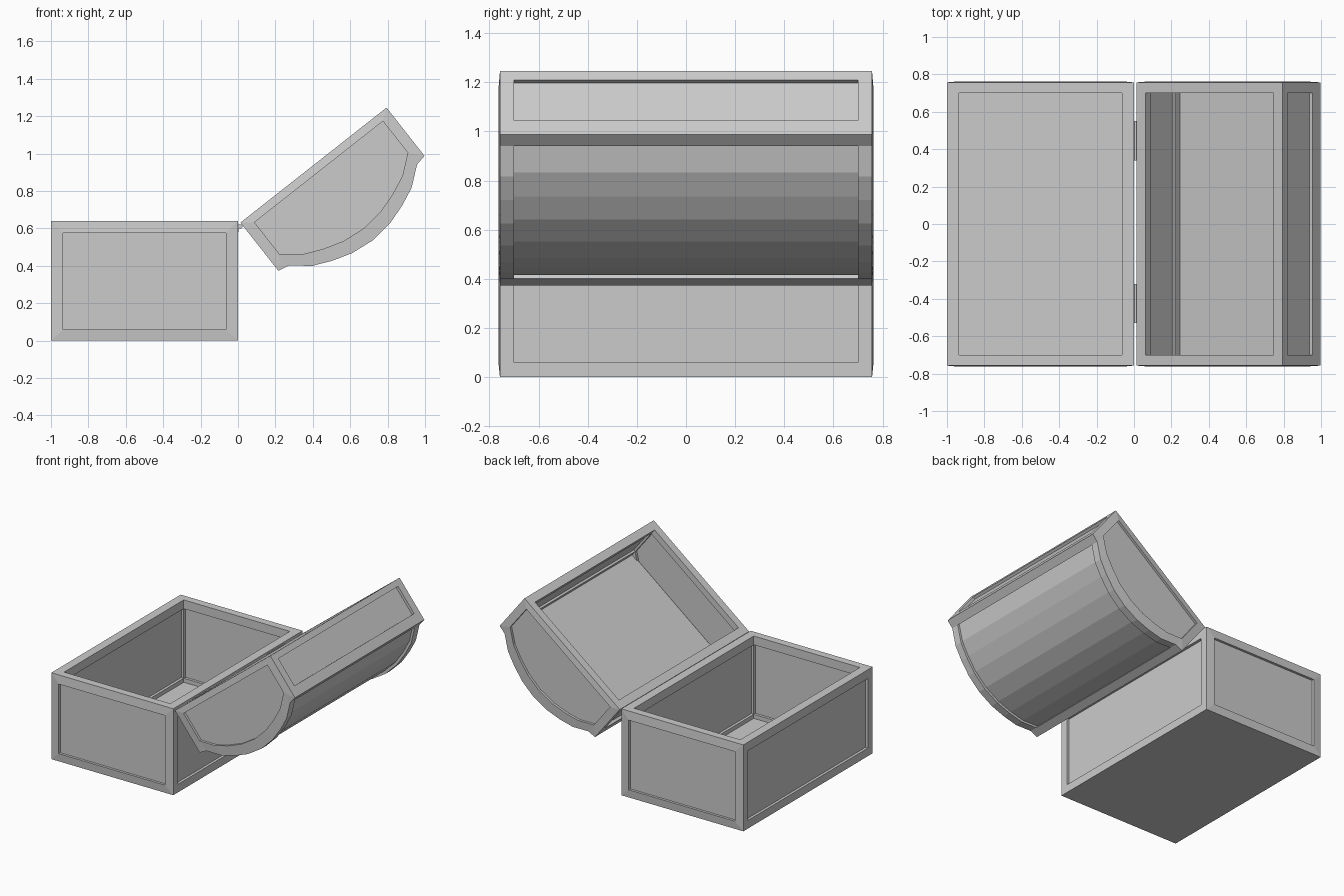
import bpy, bmesh, math
from mathutils import Matrix

cube = bpy.data.objects.get("Cube")
if cube:
    bpy.data.objects.remove(cube, do_unlink=True)

grey = bpy.data.materials.new("plain grey")
grey.use_nodes = True
COLOUR = (0.6, 0.6, 0.6, 1)
grey.diffuse_color = COLOUR
grey.node_tree.nodes["Principled BSDF"].inputs["Base Color"].default_value = COLOUR

FRAME = 0.065            # thickness of the frame timbers
INNER = 0.70             # inner face of the end frames
OUTER, EDGE = 0.763, 0.757   # end frames lean in slightly towards their rim

# The lid is modelled closed, then swung open about its hinge edge
LID_OPEN = Matrix.Translation((0.013, 0, 0.631)) @ Matrix.Rotation(math.radians(141.8), 4, 'Y')
BASE = Matrix.Identity(4)


def finish(name, bm, place):
    bmesh.ops.remove_doubles(bm, verts=bm.verts, dist=0.0001)
    bmesh.ops.recalc_face_normals(bm, faces=bm.faces)
    mesh = bpy.data.meshes.new(name)
    bm.to_mesh(mesh)
    bm.free()
    mesh.materials.append(grey)
    obj = bpy.data.objects.new(name, mesh)
    obj.matrix_world = place
    bpy.context.collection.objects.link(obj)
    return obj


def prism(name, outline, y0, y1, place):
    """Extrude an (x, z) outline along y."""
    bm = bmesh.new()
    a, b = [[bm.verts.new((x, y, z)) for x, z in outline] for y in (y0, y1)]
    bm.faces.new(a)
    bm.faces.new(b)
    for i in range(len(a)):
        bm.faces.new((a[i - 1], a[i], b[i], b[i - 1]))
    return finish(name, bm, place)


def end_frame(name, outer, inner, side, place):
    """Closed ring between two matching outlines."""
    bm = bmesh.new()
    loops = [[bm.verts.new((x, side * y, z)) for x, z in line]
             for line, y in ((outer, EDGE), (inner, OUTER), (inner, INNER), (outer, INNER))]
    for k in range(4):
        p, q = loops[k - 1], loops[k]
        for i in range(len(p)):
            bm.faces.new((p[i - 1], p[i], q[i], q[i - 1]))
    bmesh.ops.dissolve_degenerate(bm, dist=0.0001, edges=bm.edges)
    return finish(name, bm, place)


def rect(x0, x1, z0, z1):
    return [(x0, z0), (x0, z1), (x1, z1), (x1, z0)]


def mirror(outline, width):
    return [(-width - x, z) for x, z in outline]


def ends(part, outer, inner, place):
    """Frame and recessed panel at the front and back."""
    for side, word in ((-1, "front"), (1, "back")):
        end_frame(f"{part}_{word}_frame", outer, inner, side, place)
        prism(f"{part}_{word}_panel", inner, side * 0.72, side * 0.745, place)


def sides(part, outlines, width, place):
    """Long timbers and panels, repeated on both sides."""
    for name, outline in outlines.items():
        prism(f"{part}_left_{name}", outline, -INNER, INNER, place)
        prism(f"{part}_right_{name}", mirror(outline, width), -INNER, INNER, place)


# Base box
H = 0.64
ends("base", rect(-1, 0, 0, H), rect(-1 + FRAME, -FRAME, 0.06, H - FRAME), BASE)
sides("base", {
    "top_rail": rect(-FRAME, 0, H - FRAME, H),
    "bottom_rail": rect(-FRAME, 0, 0, 0.06),
    "panel": rect(-0.045, -0.02, 0.05, H - 0.05),
}, 1, BASE)
prism("base_floor", rect(-0.95, -0.05, 0, 0.03), -0.72, 0.72, BASE)

# Lid: straight walls with a faceted arch above
W = 0.994
half = [(-0.06, 0.34), (-0.16, 0.42), (-0.26, 0.464), (-0.37, 0.498)]
arch = half + [(-W / 2, 0.512)] + mirror(half, W)[::-1]


def lowered(drop):
    return [(x, z - drop) for x, z in arch]


WALL = 0.328
inside = lowered(0.08)
outer = [(0, 0), (0, WALL)] + arch + [(-W, WALL), (-W, 0)]
inner = [(-0.06, 0.045)] + inside + [(0.06 - W, 0.045)]
ring_inner = [inner[0], inside[0]] + inside + [inside[-1], inner[-1]]

for side, word in ((-1, "front"), (1, "back")):
    end_frame(f"lid_{word}_frame", outer, ring_inner, side, LID_OPEN)
    prism(f"lid_{word}_panel", inner, side * 0.72, side * 0.745, LID_OPEN)
sides("lid", {
    "rim_rail": rect(-0.06, 0, 0, 0.045),
    "arch_rail": [(0, 0.257), (0, WALL), (-0.06, 0.34), (-0.06, 0.257)],
    "panel": rect(-0.045, -0.02, 0.04, 0.27),
}, W, LID_OPEN)
vault = lowered(0.02)
prism("lid_vault", [(vault[0][0], 0.3)] + vault + [(vault[-1][0], 0.3)], -0.71, 0.71, LID_OPEN)

# Hinges: a knuckle and a thin leaf each
for y0, word in ((-0.53, "front"), (0.34, "back")):
    knuckle = [(0.012 + 0.012 * math.cos(a), 0.61 + 0.012 * math.sin(a))
               for a in (math.tau * i / 12 for i in range(12))]
    prism(f"{word}_hinge_knuckle", knuckle, y0, y0 + 0.21, BASE)
    prism(f"{word}_hinge_leaf", rect(0, 0.004, 0.58, 0.625), y0, y0 + 0.21, BASE)
